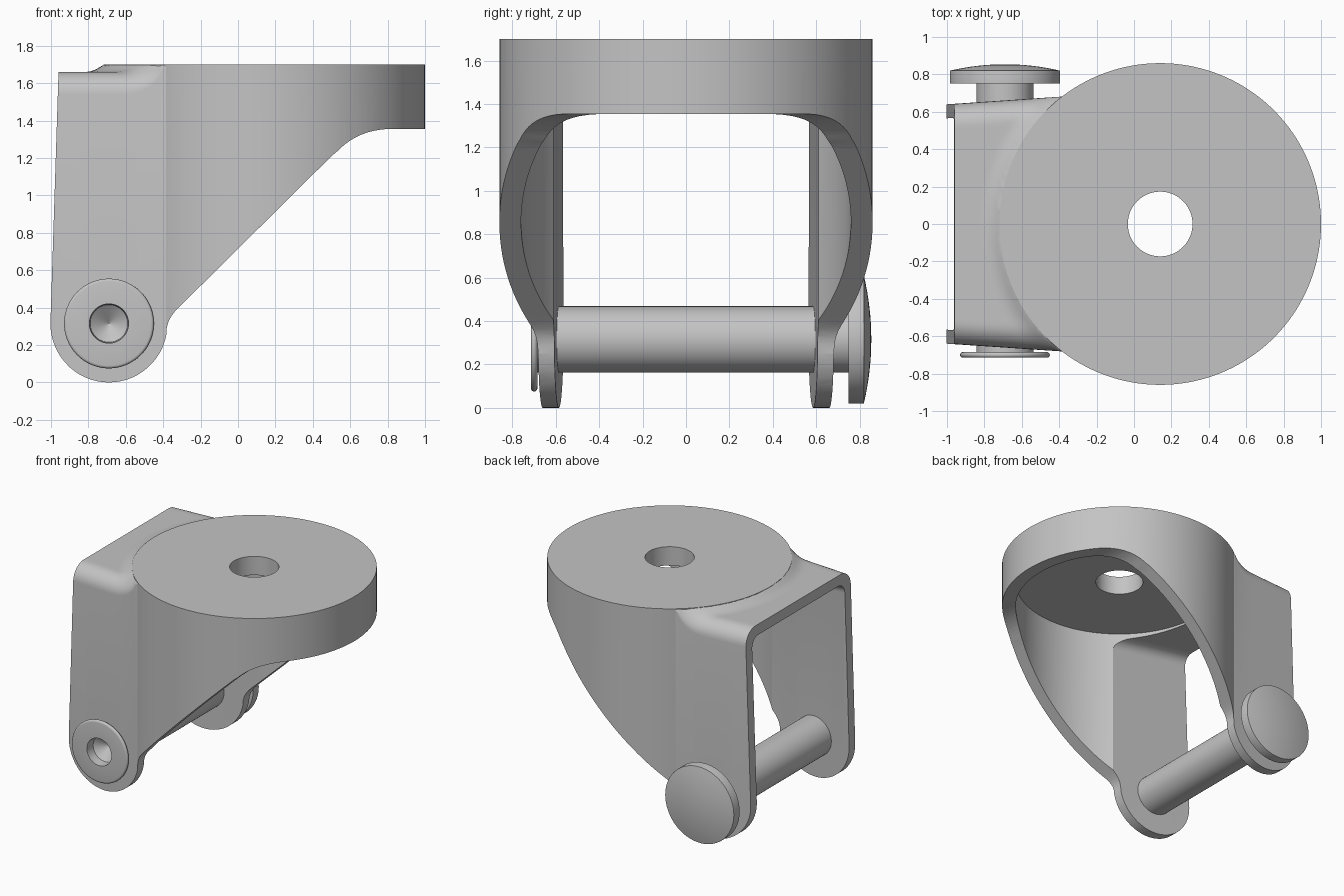
import bpy, bmesh, math

if "Cube" in bpy.data.objects:
    bpy.data.objects.remove(bpy.data.objects["Cube"])

steel = bpy.data.materials.new("grey steel")
steel.diffuse_color = (0.55, 0.55, 0.55, 1)
steel.use_nodes = True
steel.node_tree.nodes["Principled BSDF"].inputs["Base Color"].default_value = steel.diffuse_color
CX, R = 0.14, 0.86          # swivel disc centre and radius
AX, AZ = -0.69, 0.315       # axle position


def make(name, bm):
    bmesh.ops.remove_doubles(bm, verts=bm.verts[:], dist=1e-5)
    bmesh.ops.recalc_face_normals(bm, faces=bm.faces[:])
    me = bpy.data.meshes.new(name)
    bm.to_mesh(me)
    bm.free()
    me.materials.append(steel)
    ob = bpy.data.objects.new(name, me)
    bpy.context.collection.objects.link(ob)
    return ob


def activate(ob):
    bpy.ops.object.select_all(action='DESELECT')
    ob.select_set(True)
    bpy.context.view_layer.objects.active = ob


def smooth(ob, deg=30):
    activate(ob)
    bpy.ops.object.shade_smooth_by_angle(angle=math.radians(deg))


def boolean(ob, other, op):
    activate(ob)
    m = ob.modifiers.new("cut", 'BOOLEAN')
    m.operation, m.object, m.solver = op, other, 'EXACT'
    bpy.ops.object.modifier_apply(modifier=m.name)
    bpy.data.objects.remove(other)


def loft(name, rings, caps=True):
    """Skin a list of closed point rings."""
    bm = bmesh.new()
    vs = [[bm.verts.new(p) for p in ring] for ring in rings]
    n = len(vs[0])
    for a, b in zip(vs, vs[1:]):
        for i in range(n):
            j = (i + 1) % n
            bm.faces.new((a[i], a[j], b[j], b[i]))
    if caps:
        bm.faces.new(vs[0])
        bm.faces.new(vs[-1][::-1])
    return make(name, bm)


def disc(name, r, z0, z1, n=144):
    ang = [2 * math.pi * i / n for i in range(n)]
    return loft(name, [[(CX + r * math.cos(a), r * math.sin(a), z) for a in ang]
                       for z in (z0, z1)])


def lathe(name, profile, caps=False, n=72):
    """Revolve (radius, y) points around the axle line."""
    ang = [2 * math.pi * i / n for i in range(n)]
    return loft(name, [[(AX + r * math.cos(a), y, AZ + r * math.sin(a)) for a in ang]
                       for r, y in profile], caps)


def arm(name, x0, x1, inset, top, slope, radius, rise):
    """Tapered tunnel along x with rounded top corners; the outer one sweeps up to the disc."""
    rings = []
    steps = 60
    for k in range(steps + 1):
        x = x0 + (x1 - x0) * k / steps
        w = 0.64 + 0.067 * (x + 1) - inset
        zt = top + slope * (x + 1)
        rad = radius
        if rise:
            t = min(0.99, max(0, (x + 0.62) / 0.22))
            rad *= math.sqrt(1 - t * t)
        arc = [(w - rad + rad * math.cos(t * math.pi / 16),
                zt - rad + rad * math.sin(t * math.pi / 16)) for t in range(9)]
        half = [(w, -0.05)] + arc + [((w - rad) * (1 - i / 24), zt) for i in range(1, 24)]
        sec = half + [(0, zt)] + [(-y, z) for y, z in reversed(half)]
        ring = []
        for y, z in sec:
            if z > 1.4 and rise:
                d = max(0, math.hypot(x - CX, y) - R)
                z += rise * max(0, 1 - d / 0.1) ** 2
            ring.append((x, y, z))
        rings.append(ring)
    return loft(name, rings)


# Fork: disc and arm shell, hollowed
fork = disc("fork", R, -0.06, 1.70)
boolean(fork, arm("arm_outer", -1.05, 0.0, 0, 1.66, 0, 0.12, 0.039), 'UNION')
boolean(fork, disc("disc_inner", 0.76, -0.2, 1.555), 'DIFFERENCE')
boolean(fork, arm("arm_inner", -1.1, -0.1, 0.075, 1.585, -0.12, 0.08, 0), 'DIFFERENCE')
boolean(fork, disc("centre_hole", 0.173, 1.4, 1.9, 64), 'DIFFERENCE')

# Side outline trims the legs, the sloped edge and the rim
outline = [(-0.955, 1.8), (-1.003, AZ)]
outline += [(AX + 0.313 * math.cos(math.radians(a)), AZ + 0.315 * math.sin(math.radians(a)))
            for a in range(186, 354, 6)]
outline += [(-0.381, 0.29), (-0.372, 0.325), (-0.356, 0.355), (-0.335, 0.382), (-0.305, 0.412),
            (0.5, 1.21)]
p0, p1, p2 = (0.53, 1.235), (0.645, 1.355), (0.82, 1.355)
for i in range(11):
    t = i / 10
    outline.append(tuple((1 - t) ** 2 * a + 2 * t * (1 - t) * b + t * t * c
                         for a, b, c in zip(p0, p1, p2)))
outline += [(1.1, 1.355), (1.1, 1.8)]
boolean(fork, loft("outline", [[(x, y, z) for x, z in outline] for y in (-1, 1)]), 'INTERSECT')

# Axle bore through both legs
boolean(fork, lathe("bore", [(0.15, -1), (0.15, 1)], True), 'DIFFERENCE')
smooth(fork)

# Axle rivet: recessed flange, shaft, domed head
flange = [(0.225 + 0.015 * math.sin(math.pi * i / 8), -0.7 - 0.015 * math.cos(math.pi * i / 8))
          for i in range(9)]
dome = [(0.293 * (1 - i / 8) + 0.001, 0.82 + 0.034 * (1 - (1 - i / 8) ** 2)) for i in range(9)]
smooth(lathe("axle", [(0.001, -0.57), (0.1, -0.645), (0.105, -0.715)] + flange +
             [(0.153, -0.685), (0.153, 0.75), (0.295, 0.75), (0.295, 0.815)] + dome, True))
